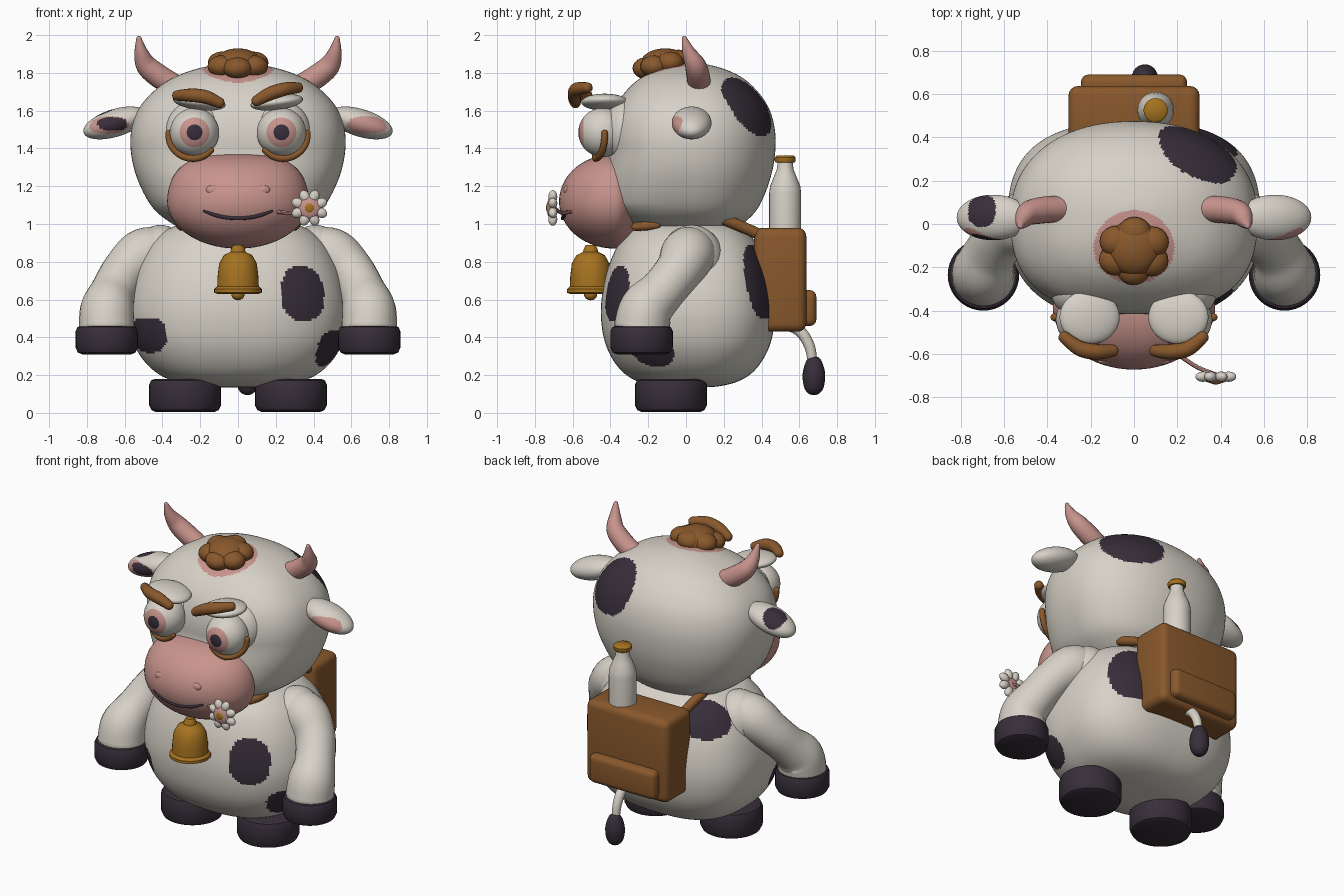
import bpy, bmesh, math
from mathutils import Vector, Matrix

if "Cube" in bpy.data.objects:
    bpy.data.objects.remove(bpy.data.objects["Cube"])


def material(name, rgb):
    m = bpy.data.materials.new(name)
    m.diffuse_color = (*rgb, 1)
    m.use_nodes = True
    m.node_tree.nodes["Principled BSDF"].inputs["Base Color"].default_value = m.diffuse_color
    return m


WHITE = material("warm_white", (0.68, 0.645, 0.575))
DARK = material("dark_plum", (0.038, 0.027, 0.041))
PINK = material("soft_pink", (0.58, 0.295, 0.265))
BROWN = material("leather_brown", (0.25, 0.098, 0.025))
GOLD = material("brass_gold", (0.38, 0.17, 0.014))


def finish(name, bm, mat):
    bmesh.ops.remove_doubles(bm, verts=bm.verts, dist=1e-5)
    bmesh.ops.recalc_face_normals(bm, faces=bm.faces)
    me = bpy.data.meshes.new(name)
    bm.to_mesh(me)
    bm.free()
    me.materials.append(mat)
    ob = bpy.data.objects.new(name, me)
    bpy.context.collection.objects.link(ob)
    return ob


def spline(pts, n):
    """Smooth curve through points of any dimension."""
    out, last = [], len(pts) - 1
    for i in range(last):
        a, b, c, d = (pts[max(0, min(last, k))] for k in (i - 1, i, i + 1, i + 2))
        for j in range(n):
            t = j / n
            out.append([0.5 * (2 * q + (r - p) * t + (2 * p - 5 * q + 4 * r - s) * t * t
                        + (3 * q - p - 3 * r + s) * t ** 3) for p, q, r, s in zip(a, b, c, d)])
    out.append(list(pts[-1]))
    return out


def bridge(bm, rings):
    for a, b in zip(rings, rings[1:]):
        for i in range(len(a)):
            k = (i + 1) % len(a)
            bm.faces.new((a[i], a[k], b[k], b[i]))


def lathe(name, profile, mat, at=(0, 0, 0), ysc=1, segs=32, n=0, front=2, back=2):
    """Revolve (radius, height) points; powers above 2 make that half of the section squarer."""
    bm, rings = bmesh.new(), []
    for r, z in (spline(profile, n) if n else profile):
        r, ring = max(r, 0), []
        for i in range(segs):
            a = 2 * math.pi * i / segs
            c, s = math.cos(a), math.sin(a)
            power = front if s < 0 else back
            k = r / (abs(c) ** power + abs(s) ** power) ** (1 / power)
            ring.append(bm.verts.new((at[0] + k * c, at[1] + k * s * ysc, at[2] + z)))
        rings.append(ring)
    bridge(bm, rings)
    return finish(name, bm, mat)


def tube(name, pts, mat, segs=16, n=6):
    """Round tube through (x, y, z, radius) points with rounded ends."""
    path = [(Vector(p[:3]), max(p[3], 0.001)) for p in spline(pts, n)]
    t0, t1 = (path[0][0] - path[1][0]).normalized(), (path[-1][0] - path[-2][0]).normalized()

    def cap(end, t):
        p, r = end
        return [(p + t * r * 0.8 * math.sin(a), r * math.cos(a)) for a in (0.5, 1.0, 1.35, math.pi / 2)]
    path = cap(path[0], t0)[::-1] + path + cap(path[-1], t1)
    bm, rings, prev = bmesh.new(), [], None
    for i, (p, r) in enumerate(path):
        t = (path[min(i + 1, len(path) - 1)][0] - path[max(i - 1, 0)][0]).normalized()
        if prev is None:
            u = t.orthogonal().normalized()
        else:
            u = prev.rotation_difference(t) @ u
        prev, v = t, t.cross(u)
        rings.append([bm.verts.new(p + r * (math.cos(a) * u + math.sin(a) * v))
                      for a in (2 * math.pi * k / segs for k in range(segs))])
    bridge(bm, rings)
    return finish(name, bm, mat)


def ball(name, at, radii, mat, rot=Matrix(), segs=32, rings=20, warp=None):
    bm = bmesh.new()
    bmesh.ops.create_uvsphere(bm, u_segments=segs, v_segments=rings, radius=1)
    for v in bm.verts:
        if warp:
            warp(v.co)
        v.co = rot @ Vector(v.co[i] * radii[i] for i in range(3)) + Vector(at)
    return finish(name, bm, mat)


def box(name, lo, hi, bevel, mat):
    bm = bmesh.new()
    bmesh.ops.create_cube(bm, size=1)
    for v in bm.verts:
        v.co = Vector(lo[i] + (v.co[i] + 0.5) * (hi[i] - lo[i]) for i in range(3))
    bmesh.ops.bevel(bm, geom=bm.edges[:], offset=bevel, segments=4, profile=0.5, affect='EDGES')
    return finish(name, bm, mat)


def paint(ob, mat, spots, power=2.5):
    """Colour the faces inside the given (centre, radii) spots."""
    ob.data.materials.append(mat)
    slot = len(ob.data.materials) - 1
    for f in ob.data.polygons:
        if any(sum(abs((f.center[i] - c[i]) / r[i]) ** power for i in range(3)) < 1 for c, r in spots):
            f.material_index = slot


# body with dark patches
body = lathe("body", [(0, .135), (.2, .14), (.36, .175), (.47, .245), (.55, .36), (.582, .5), (.572, .64),
                      (.525, .79), (.44, .92), (.3, 1.0), (0, 1.04)], WHITE, (0, .01, 0), .79, 220, 11, 2.4, 2.7)
paint(body, DARK, [((.35, -.39, .635), (.122, .13, .148)), ((-.49, -.3, .41), (.115, .25, .095)),
                   ((.49, -.2, .335), (.09, .14, .105)), ((.36, .42, .72), (.16, .125, .225)),
                   ((-.37, .31, .89), (.15, .15, .11))])

# head, fuller low at the front, with a back patch and a pink crown ring
head = lathe("head", [(0, .93), (.25, .96), (.39, 1.03), (.475, 1.12), (.547, 1.28), (.57, 1.44), (.545, 1.57),
                      (.48, 1.67), (.37, 1.76), (.24, 1.815), (.1, 1.845), (0, 1.85)],
             WHITE, (0, .03, 0), .78, 220, 11, 2.6, 2.2)
for v in head.data.vertices:
    if v.co.y < .03 and v.co.z < 1.4:
        v.co.y = .03 + (v.co.y - .03) * (1 + .27 * min(1, (1.4 - v.co.z) / .3) ** 1.5)
paint(head, DARK, [((.30, .34, 1.63), (.19, .18, .17))])
paint(head, PINK, [((0, -.11, 1.82), (.185, .175, .2))], 2)


# muzzle, nostrils and smile
def muzzle_shape(co):
    if co.z > 0:
        co.z *= 1 + 0.35 * co.x ** 2
    if co.y > 0:
        co.y *= 0.5


MUZZLE, MR = (0, -.38, 1.12), (.375, .292, .25)
ball("muzzle", MUZZLE, MR, PINK, segs=64, rings=40, warp=muzzle_shape)


def muzzle_y(x, z):
    return MUZZLE[1] - MR[1] * math.sqrt(1 - (x / MR[0]) ** 2 - ((z - MUZZLE[2]) / MR[2]) ** 2)


smile = [(x, 1.03 + 1.2 * x * x) for x in (-.18, -.12, -.06, 0, .06, .12, .18)]
tube("smile", [(x, muzzle_y(x, z), z, .006 if abs(x) > .15 else .01) for x, z in smile], DARK, 10)

for s, side in ((-1, "left"), (1, "right")):
    ball(side + "_nostril", (s * .13, muzzle_y(.13, 1.18) + .014, 1.18), (.04, .018, .026), PINK, segs=16, rings=10)

    # eyes, with iris and pupil bands around the forward axis
    ball(side + "_eye_socket", (s * .225, -.31, 1.49), (.16, .13, .165), WHITE)
    eye = ball(side + "_eye", (s * .23, -.44, 1.485), (.13,) * 3, WHITE,
               Matrix.Rotation(math.pi / 2, 3, 'X'), 48, 48)
    paint(eye, PINK, [((s * .23, -.57, 1.485), (.08, .12, .08))], 2)
    paint(eye, DARK, [((s * .23, -.57, 1.485), (.041, .12, .041))], 2)
    arc = [math.radians(d) for d in range(220, 366, 18)]
    tube(side + "_eye_bag", [(s * (.24 + .128 * math.cos(a)), -.48 + .05 * max(0, math.cos(a)),
                              1.475 + .128 * math.sin(a), .018) for a in arc], BROWN, 12, 3)
    ball(side + "_eyelid", (s * .205, -.43, 1.645), (.14, .125, .042), WHITE,
         Matrix.Rotation(-s * .12, 3, 'Y'))

    # horns
    tube(side + "_horn", [(s * .33, .07, 1.73, .06), (s * .415, .065, 1.78, .062), (s * .485, .05, 1.84, .056),
                          (s * .513, .015, 1.91, .036), (s * .525, -.01, 1.985, .013)], PINK)

    # ears
    ear = ball(side + "_ear", (s * .65, .03, 1.535), (.175, .105, .073), WHITE,
               Matrix.Rotation(s * .3, 3, 'Y'), 72, 56)
    paint(ear, PINK, [((s * .69, -.06, 1.525), (.11, .06, .046))])
    if s < 0:
        paint(ear, DARK, [((-.665, -.05, 1.53), (.078, .06, .036)), ((-.70, .06, 1.57), (.066, .075, .08))])

    # shoulders, arms and hooves
    ball(side + "_shoulder", (s * .41, .03, .81), (.16, .17, .185), WHITE)
    tube(side + "_arm", [(s * .34, .03, .85, .125), (s * .49, .01, .835, .145), (s * .595, -.04, .75, .125),
                         (s * .66, -.13, .64, .122), (s * .692, -.21, .55, .142), (s * .695, -.235, .45, .147)],
         WHITE, 28)
    for part, x, y, r, lo, hi in (("hand_hoof", .695, -.235, .165, .31, .462), ("foot_hoof", .28, -.08, .19, .005, .18)):
        lathe(f"{side}_{part}", [(0, lo), (r - .035, lo), (r - .012, lo + .01), (r, lo + .035), (r, hi - .03),
                                 (r - .01, hi - .008), (r - .03, hi), (0, hi)], DARK, (s * x, y, 0), 1, 40)

    # backpack straps, disappearing under the neck fold
    tube(side + "_strap_back", [(s * .25, .42, .93, .03), (s * .26, .32, .975, .03), (s * .28, .2, 1.025, .03)], BROWN)
    tube(side + "_strap_front", [(s * .31, -.15, .995, .02), (s * .3, -.21, .99, .024), (s * .28, -.27, .985, .022)], BROWN)

# eyebrows, one raised higher
tube("left_eyebrow", [(-.095, -.585, 1.64, .028), (-.17, -.59, 1.672, .036), (-.25, -.575, 1.682, .035),
                      (-.325, -.52, 1.68, .027)], BROWN)
tube("right_eyebrow", [(.095, -.585, 1.65, .028), (.17, -.59, 1.69, .036), (.25, -.575, 1.715, .035),
                       (.32, -.52, 1.722, .028)], BROWN)

# hair tuft: a ring of curls around a central one, sloping forward
ball("hair_middle", (0, -.11, 1.85), (.125, .13, .08), BROWN)
for i in range(6):
    a = math.pi * i / 3 + .5
    ball("hair_curl", (.095 * math.cos(a), -.125 + .085 * math.sin(a), 1.845 + .02 * math.sin(a)),
         (.078, .073, .058), BROWN, segs=20, rings=12)

# bell
lathe("bell", [(0, .89), (.026, .888), (.036, .87), (.04, .852), (.075, .835), (.1, .79), (.108, .72), (.11, .67),
               (.126, .655), (.126, .637), (.11, .63), (0, .64)], GOLD, (0, -.505, 0), 1, 32)
ball("bell_clapper", (0, -.505, .628), (.035, .035, .032), GOLD, segs=20, rings=12)

# flower held in the mouth
FX, FY, FZ = .378, -.705, 1.085
tube("flower_stem", [(.2, -.6, 1.065, .01), (.29, -.66, 1.06, .01), (FX, FY + .01, FZ, .01)], PINK, 8)
for i in range(8):
    a = math.pi * (i + .5) / 4
    ball("flower_petal", (FX + .064 * math.cos(a), FY, FZ + .064 * math.sin(a)), (.037, .024, .027), WHITE,
         Matrix.Rotation(-a, 3, 'Y'), 14, 10)
ball("flower_ring", (FX, FY - .008, FZ), (.06, .024, .06), PINK, segs=20, rings=12)
ball("flower_centre", (FX, FY - .016, FZ), (.034, .02, .034), GOLD, segs=16, rings=10)

# backpack with pocket
box("backpack", (-.303, .36, .43), (.303, .637, .98), .045, BROWN)
box("backpack_pocket", (-.245, .58, .46), (.245, .69, .65), .035, BROWN)

# milk bottle in the backpack
lathe("bottle", [(0, .9), (.085, .9), (.085, 1.16), (.08, 1.2), (.06, 1.25), (.044, 1.29), (.04, 1.33), (0, 1.33)],
      WHITE, (.1, .525, 0), 1, 28)
lathe("bottle_cap", [(0, 1.325), (.05, 1.325), (.056, 1.335), (.056, 1.352), (.045, 1.362), (0, 1.364)],
      GOLD, (.1, .525, 0), 1, 28)

# tail
tube("tail", [(.05, .42, .46, .03), (.05, .55, .46, .03), (.05, .615, .42, .03), (.05, .655, .35, .028),
              (.05, .67, .27, .025)], WHITE)
lathe("tail_tuft", [(0, .3), (.03, .29), (.052, .245), (.06, .19), (.05, .13), (.025, .1), (0, .095)],
      DARK, (.05, .677, 0), 1, 24, 4)

bpy.ops.object.select_all(action='SELECT')
bpy.context.view_layer.objects.active = body
bpy.ops.object.shade_smooth_by_angle(angle=math.radians(40))
